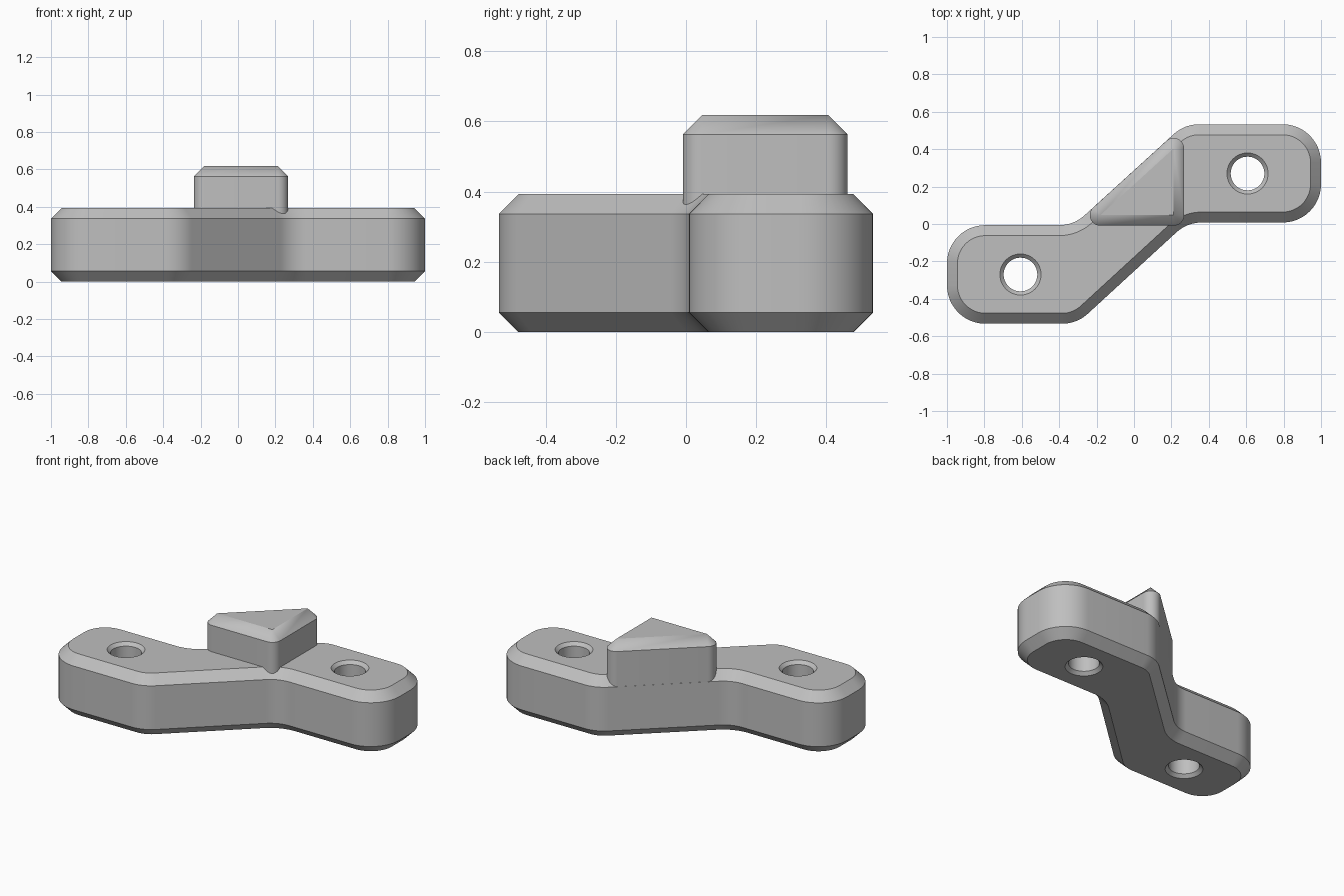
import bpy, bmesh, math
from mathutils import Vector

if "Cube" in bpy.data.objects:
    bpy.data.objects.remove(bpy.data.objects["Cube"], do_unlink=True)

grey = bpy.data.materials.new("plain_grey")
grey.use_nodes = True
COLOUR = (0.52, 0.52, 0.52, 1)
grey.diffuse_color = COLOUR
grey.node_tree.nodes["Principled BSDF"].inputs["Base Color"].default_value = COLOUR


def rounded(points, radii, inset, steps=12):
    """Counter-clockwise polygon with filleted corners, moved inward by inset."""
    pts = [Vector(p) for p in points]
    out = []
    for i, p in enumerate(pts):
        d0 = (p - pts[i - 1]).normalized()
        d1 = (pts[(i + 1) % len(pts)] - p).normalized()
        n0, n1 = Vector((-d0.y, d0.x)), Vector((-d1.y, d1.x))
        turn = math.atan2(d0.x * d1.y - d0.y * d1.x, d0.dot(d1))
        r = math.copysign(radii[i], turn)
        centre = p + r * (n0 + n1) / (1 + n0.dot(n1))
        start = math.atan2(n0.y, n0.x)
        for k in range(steps + 1):
            a = start + turn * k / steps
            out.append(centre - (r - inset) * Vector((math.cos(a), math.sin(a))))
    return out


def circle(x, y, r, steps=48):
    return [Vector((x + r * math.cos(math.tau * k / steps),
                    y + r * math.sin(math.tau * k / steps))) for k in range(steps)]


def add_wall(bm, levels):
    """Join a stack of (loop, height) rings with quads."""
    rings = [[bm.verts.new((p.x, p.y, z)) for p in loop] for loop, z in levels]
    for low, high in zip(rings, rings[1:]):
        for i in range(len(low)):
            j = (i + 1) % len(low)
            bm.faces.new((low[i], low[j], high[j], high[i]))


def finish(name, bm, bottom, top):
    """Close the flat ends and make a shaded object."""
    bmesh.ops.remove_doubles(bm, verts=bm.verts, dist=1e-5)
    for z in (bottom, top):
        rim = [e for e in bm.edges if e.is_boundary
               and all(abs(v.co.z - z) < 1e-4 for v in e.verts)]
        bmesh.ops.triangle_fill(bm, edges=rim, use_beauty=True)
    bmesh.ops.recalc_face_normals(bm, faces=bm.faces)
    mesh = bpy.data.meshes.new(name)
    bm.to_mesh(mesh)
    bm.free()
    mesh.materials.append(grey)
    obj = bpy.data.objects.new(name, mesh)
    bpy.context.collection.objects.link(obj)
    bpy.ops.object.select_all(action="DESELECT")
    obj.select_set(True)
    bpy.context.view_layer.objects.active = obj
    bpy.ops.object.shade_smooth_by_angle(angle=math.radians(30))


CHAMFER = 0.056
TOP = 0.393
SHOULDER = TOP - CHAMFER

# Offset two-lobed plate with chamfered rims
outline = [(-1, -0.533), (-0.305, -0.533), (0.284, 0.008), (1, 0.008),
           (1, 0.533), (0.27, 0.533), (-0.322, -0.006), (-1, -0.006)]
radii = [0.205, 0.2, 0.2, 0.205, 0.205, 0.2, 0.2, 0.205]
bm = bmesh.new()
add_wall(bm, [(rounded(outline, radii, inset), z) for inset, z in
              ((CHAMFER, 0), (0, CHAMFER), (0, SHOULDER), (CHAMFER, TOP))])

# Countersunk through holes, one in each lobe
for side in (-1, 1):
    add_wall(bm, [(circle(side * 0.607, side * 0.27, r), z) for r, z in
                  ((0.11, 0), (0.09, 0.02), (0.09, TOP - 0.02), (0.11, TOP))])
finish("base_plate", bm, 0, TOP)

# Triangular block, its long side flush with the plate's slanted wall
triangle = [(-0.18, 0.047), (0.212, 0.047), (0.212, 0.404)]
PEAK = 0.619
bm = bmesh.new()
add_wall(bm, [(rounded(triangle, [0, 0, 0], inset), z) for inset, z in
              ((-CHAMFER, SHOULDER), (-CHAMFER, PEAK - CHAMFER), (0, PEAK))])
finish("triangular_block", bm, SHOULDER, PEAK)
